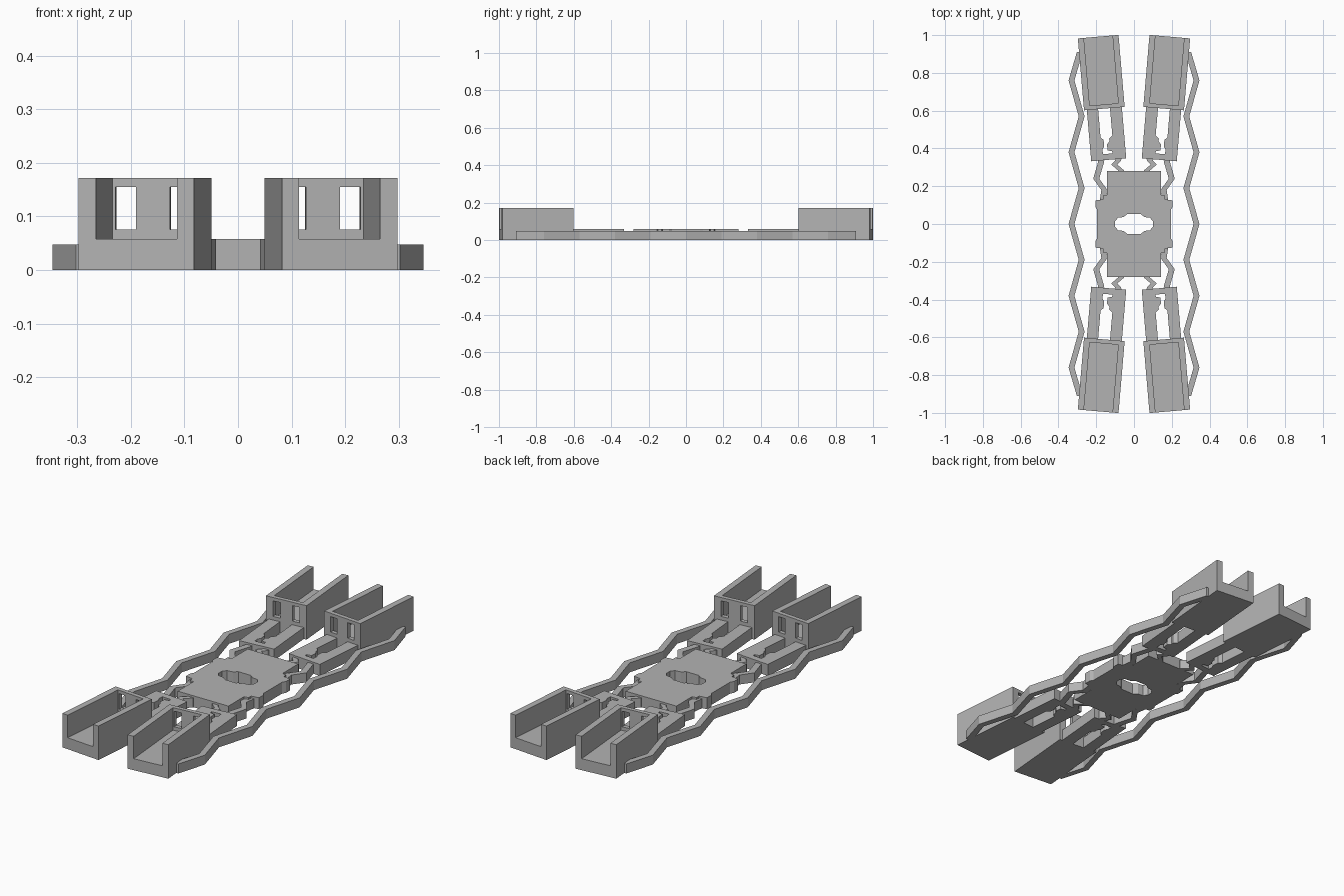
import bpy, bmesh, math

cube = bpy.data.objects.get("Cube")
if cube:
    bpy.data.objects.remove(cube, do_unlink=True)

grey = bpy.data.materials.new("plain_grey")
colour = (0.45, 0.45, 0.45, 1)
grey.diffuse_color = colour
grey.use_nodes = True
grey.node_tree.nodes["Principled BSDF"].inputs["Base Color"].default_value = colour


def prism(name, shapes, z0, z1):
    """Extrude flat outlines from z0 to z1."""
    bm = bmesh.new()
    for pts in shapes:
        face = bm.faces.new([bm.verts.new((x, y, z0)) for x, y in pts])
        top = bmesh.ops.extrude_face_region(bm, geom=[face])["geom"]
        for v in top:
            if isinstance(v, bmesh.types.BMVert):
                v.co.z = z1
    bmesh.ops.recalc_face_normals(bm, faces=bm.faces)
    mesh = bpy.data.meshes.new(name)
    bm.to_mesh(mesh)
    bm.free()
    mesh.materials.append(grey)
    obj = bpy.data.objects.new(name, mesh)
    bpy.context.collection.objects.link(obj)
    return obj


def cut(obj, cutter):
    """Subtract the cutter and bake the result."""
    mod = obj.modifiers.new("cut", "BOOLEAN")
    mod.operation = "DIFFERENCE"
    mod.solver = "EXACT"
    mod.object = cutter
    cutter.hide_render = True
    deps = bpy.context.evaluated_depsgraph_get()
    baked = bpy.data.meshes.new_from_object(obj.evaluated_get(deps))
    obj.modifiers.clear()
    obj.data = baked
    bpy.data.objects.remove(cutter, do_unlink=True)


def rect(x0, x1, y0, y1):
    return [(x0, y0), (x1, y0), (x1, y1), (x0, y1)]


def ribbon(path, half):
    return [(x - half, y) for x, y in path] + [(x + half, y) for x, y in reversed(path)]


def four_way(quarter):
    """Mirror a quarter outline, listed from the y side to the x side, into a loop."""
    right = quarter + [(x, -y) for x, y in reversed(quarter) if y > 0]
    return right + [(-x, y) for x, y in reversed(right)]


HIGH, LOW, TALL = 0.058, 0.048, 0.172

# Central plate with side wings and a stepped opening
plate = prism("central_plate", [four_way([
    (0.142, 0.28), (0.142, 0.155), (0.165, 0.15), (0.165, 0.13),
    (0.205, 0.125), (0.205, 0.09), (0.195, 0.075), (0.195, 0)])], 0, HIGH)
hole = prism("hole_cutter", [four_way([
    (0.035, 0.053), (0.055, 0.037), (0.085, 0.033), (0.1, 0.014)])], -0.1, 0.2)
cut(plate, hole)

# Arms: each is laid out along its own slanted axis, then mirrored
TILT = math.radians(4.9)
LENGTH, HALF, WALL = 0.382, 0.108, 0.032


def arm(label, sx, sy):
    def place(pts):
        return [(sx * (0.157 + u * math.cos(TILT) + v * math.sin(TILT)),
                 sy * (0.611 - u * math.sin(TILT) + v * math.cos(TILT))) for u, v in pts]

    # Open channel tray with two windows in its inner wall
    tray = prism(label + "_tray", [place(rect(-HALF, HALF, 0, LENGTH))], 0, TALL)
    inside = rect(WALL - HALF, HALF - WALL, 0.022, LENGTH + 0.1)
    cut(tray, prism("tray_cutter", [place(inside)], HIGH, 0.3))
    windows = [place(rect(s * 0.051 - 0.019, s * 0.051 + 0.019, -0.05, 0.06)) for s in (-1, 1)]
    cut(tray, prism("window_cutter", windows, 0.076, 0.155))

    # Forked plate with a shaped slot
    fork = [(-0.093, 0), (-0.093, -0.272), (0.093, -0.272), (0.093, 0),
            (0.033, 0), (0.033, -0.15), (0.018, -0.165), (0.018, -0.2), (0.028, -0.215),
            (0.028, -0.24), (-0.022, -0.24), (-0.022, -0.228), (0.002, -0.222),
            (0.002, -0.19), (-0.012, -0.175), (-0.012, -0.16), (-0.03, -0.145), (-0.03, 0)]
    prism(label + "_fork_plate", [place(fork)], 0, HIGH)

    # Bent links to the central plate
    links = {"inner": [(0.082, 0.35), (0.085, 0.335), (0.105, 0.315), (0.07, 0.285), (0.07, 0.27)],
             "outer": [(0.172, 0.35), (0.175, 0.325), (0.2, 0.24), (0.157, 0.18), (0.165, 0.125)]}
    for kind, path in links.items():
        outline = ribbon([(sx * x, sy * y) for x, y in path], 0.016)
        prism(f"{label}_{kind}_link", [outline], 0, LOW)


for side, sx in (("left", 1), ("right", -1)):
    for end, sy in (("front", -1), ("back", 1)):
        arm(f"{end}_{side}", sx, sy)

    # Zigzag side bar joining the front and back trays
    bar = [(sx * (0.331 if i % 2 == 0 else 0.277), i * 0.19) for i in range(-4, 5)]
    bar = [(sx * 0.287, -0.91)] + bar + [(sx * 0.287, 0.91)]
    prism(side + "_zigzag_bar", [ribbon(bar, 0.0155)], 0, LOW)
